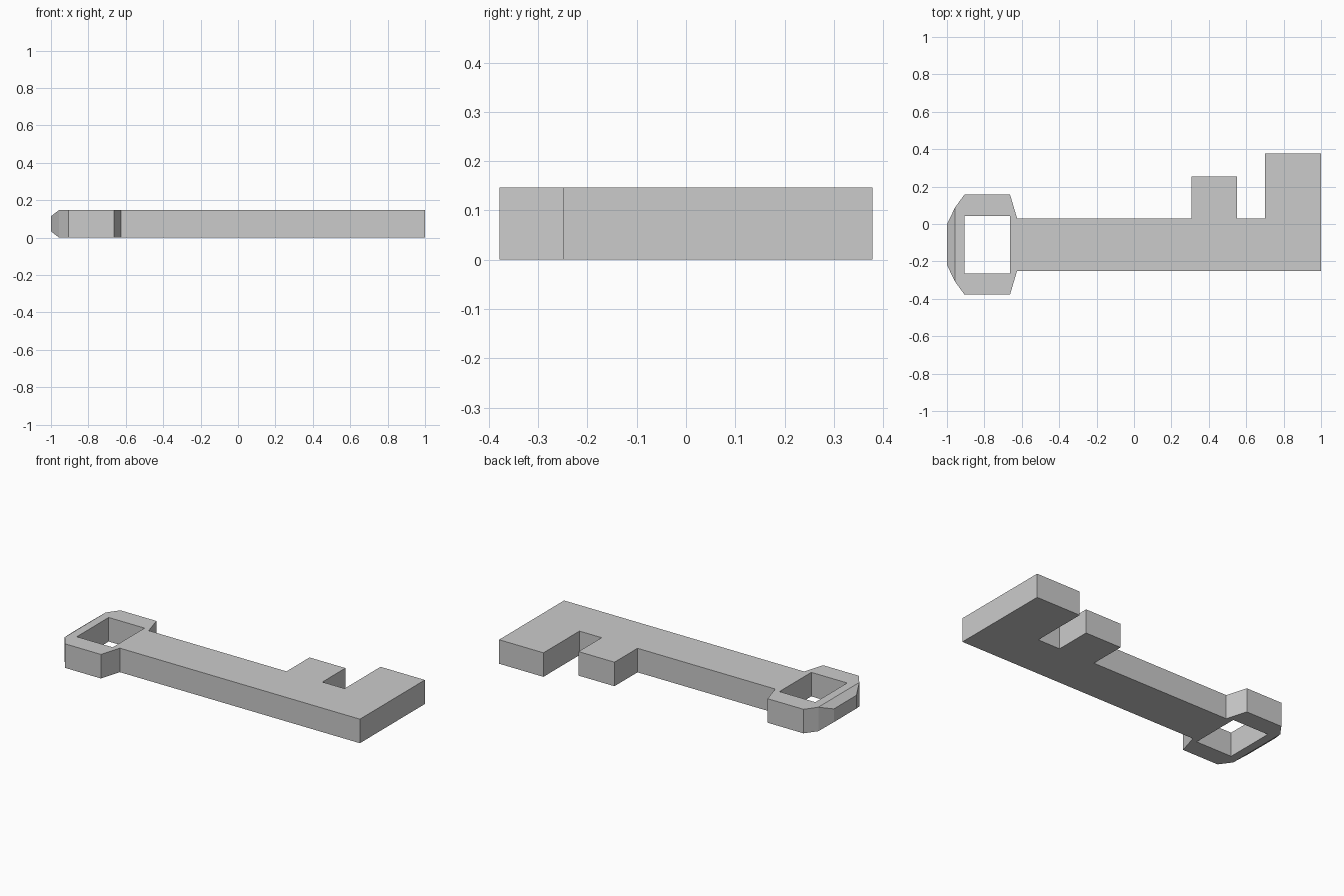
import bpy, bmesh
from mathutils import Vector

if "Cube" in bpy.data.objects:
    bpy.data.objects.remove(bpy.data.objects["Cube"])

THICK = 0.147
AXIS = -0.11          # centre line of shaft and bow
TIP_X = -0.957        # where the tapered end of the bow starts

bm = bmesh.new()


def loop(points):
    """Closed edge loop at z = 0."""
    vs = [bm.verts.new((x, y, 0)) for x, y in points]
    return [bm.edges.new((a, b)) for a, b in zip(vs, vs[1:] + vs[:1])]


# Outline: one half of the bow, mirrored about the axis, plus shaft and teeth
bow = [(TIP_X, 0.088), (-0.906, 0.158), (-0.663, 0.158), (-0.625, 0.03)]
teeth = [(0.307, 0.03), (0.307, 0.253), (0.55, 0.253), (0.55, 0.03),
         (0.7, 0.03), (0.7, 0.378), (1.0, 0.378), (1.0, -0.25)]
mirrored = [(x, 2 * AXIS - y) for x, y in reversed(bow)]
edges = loop(bow + teeth + mirrored)

# Rectangular hole in the bow
edges += loop([(-0.906, 0.044), (-0.663, 0.044), (-0.663, -0.264), (-0.906, -0.264)])

# Fill the plan and extrude it to full thickness
bmesh.ops.triangle_fill(bm, edges=edges, use_beauty=True)
ext = bmesh.ops.extrude_face_region(bm, geom=bm.faces[:])
bmesh.ops.translate(bm, vec=(0, 0, THICK),
                    verts=[g for g in ext["geom"] if isinstance(g, bmesh.types.BMVert)])

# Tapered tip: extrude the end face of the bow and shrink it
end = next(f for f in bm.faces if all(abs(v.co.x - TIP_X) < 1e-4 for v in f.verts))
tip = bmesh.ops.extrude_discrete_faces(bm, faces=[end])["faces"][0]
centre = Vector((TIP_X, AXIS, THICK / 2))
for v in tip.verts:
    v.co = centre + (v.co - centre) * 0.55
    v.co.x = -1.0

bmesh.ops.recalc_face_normals(bm, faces=bm.faces[:])
mesh = bpy.data.meshes.new("key")
bm.to_mesh(mesh)
bm.free()
bpy.context.collection.objects.link(bpy.data.objects.new("key", mesh))
